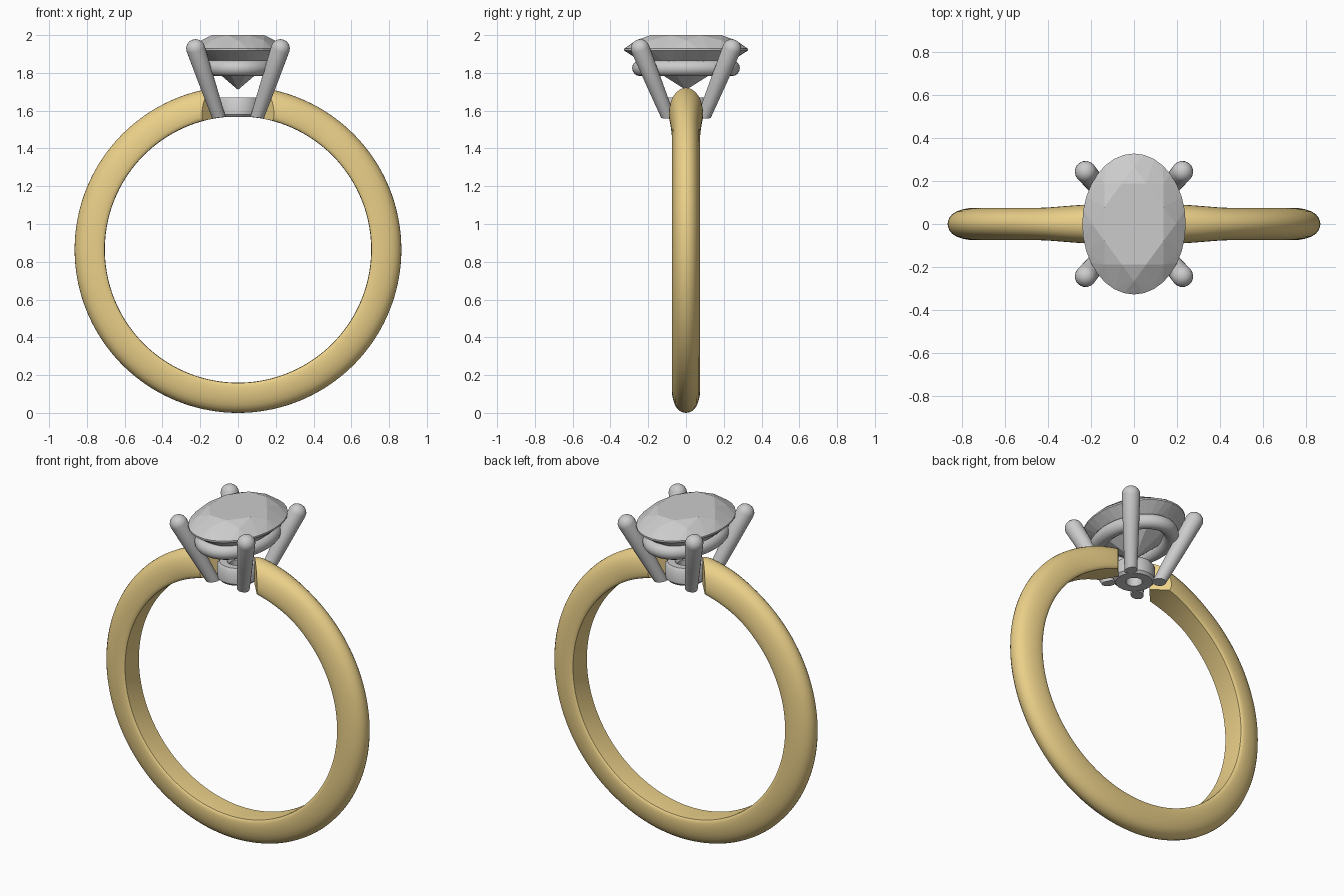
import bpy, bmesh
from math import sin, cos, pi, sqrt
from mathutils import Vector

if "Cube" in bpy.data.objects:
    bpy.data.objects.remove(bpy.data.objects["Cube"])

CZ, RI, RO = 0.865, 0.705, 0.865   # ring centre height, finger and outer radius


def finish(bm, name, smooth=40, mat=None):
    bmesh.ops.recalc_face_normals(bm, faces=bm.faces)
    me = bpy.data.meshes.new(name)
    bm.to_mesh(me)
    bm.free()
    ob = bpy.data.objects.new(name, me)
    bpy.context.collection.objects.link(ob)
    if mat:
        me.materials.append(mat)
    if smooth:
        bpy.ops.object.select_all(action='DESELECT')
        ob.select_set(True)
        bpy.context.view_layer.objects.active = ob
        bpy.ops.object.shade_smooth_by_angle(angle=smooth * pi / 180)
    return ob


def loft(bm, rings, closed=False, cap_start=False, cap_end=False):
    vs = [[bm.verts.new(p) for p in r] for r in rings]
    pairs = list(zip(vs, vs[1:])) + ([(vs[-1], vs[0])] if closed else [])
    n = len(vs[0])
    for a, b in pairs:
        for i in range(n):
            j = (i + 1) % n
            bm.faces.new((a[i], a[j], b[j], b[i]))
    if cap_start:
        bm.faces.new(vs[0])
    if cap_end:
        bm.faces.new(vs[-1])


gold = bpy.data.materials.new("gold")
gold.diffuse_color = (0.83, 0.63, 0.25, 1)
gold.use_nodes = True
gold.node_tree.nodes["Principled BSDF"].inputs["Base Color"].default_value = gold.diffuse_color

# band: half a ring of domed sections, flared near the head, mirrored in x
half = [(0.2, 0.985), (0.4, 0.945), (0.6, 0.87), (0.77, 0.75), (0.9, 0.58), (0.97, 0.42),
        (1, 0.27), (0.99, 0.13), (0.95, 0.05), (0.88, 0.01), (0.5, 0)]
section = [(0, 1)] + half + [(0, 0)] + [(-w, t) for w, t in reversed(half)]
bm = bmesh.new()
rings = []
N = 72
for i in range(N + 1):
    a = 0.08 + (pi - 0.08) * i / N
    f = min(1, max(0, (0.65 - a) / 0.42))
    width = 0.075 + 0.016 * f * f * (3 - 2 * f)
    rings.append([((RI + (RO - RI) * t) * sin(a), width * w, CZ + (RI + (RO - RI) * t) * cos(a))
                  for w, t in section])
loft(bm, rings, cap_start=True)
# wedge-shaped band end that slides between the prongs
for s in (1, -1):
    faces = [f for f in bm.faces if f.calc_center_median().z > 1.3]
    geom = list({e for f in faces for e in f.edges} | {v for f in faces for v in f.verts}) + faces
    cut = bmesh.ops.bisect_plane(bm, geom=geom, plane_co=(0.19, s * 0.09, 0),
                                 plane_no=(-0.09, s * 0.08, 0), clear_outer=True)
    edges = [e for e in cut['geom_cut'] if isinstance(e, bmesh.types.BMEdge) and e.is_boundary]
    bmesh.ops.holes_fill(bm, edges=edges, sides=0)
band = finish(bm, "band", 35, gold)
band.modifiers.new("mirror", 'MIRROR').use_clip = True

# prongs: tapered round rods, domed on top, feet trimmed to the finger hole
bm = bmesh.new()
for sx in (1, -1):
    for sy in (1, -1):
        foot, top = Vector((sx * 0.1, sy * 0.093, 1.56)), Vector((sx * 0.225, sy * 0.243, 1.93))
        d = (top - foot).normalized()
        u = d.cross(Vector((0, 0, 1))).normalized()
        v = d.cross(u)
        stations = [(foot, 0.035), (foot.lerp(top, 0.5), 0.043), (top, 0.05)]
        stations += [(top + d * 0.048 * sin(k), 0.05 * cos(k)) for k in (0.35, 0.7, 1.05, 1.4)]
        rings = [[c + (u * cos(k * pi / 12) + v * sin(k * pi / 12)) * r for k in range(24)]
                 for c, r in stations]
        for p in rings[0]:
            z = CZ + sqrt(RI ** 2 - p.x ** 2)
            p += d * ((z - p.z) / d.z)
        loft(bm, rings, cap_start=True, cap_end=True)
finish(bm, "prongs")

# oval gallery rail under the stone
bm = bmesh.new()
rings = []
for i in range(64):
    a = 2 * pi * i / 64
    c = Vector((0.168 * cos(a), 0.243 * sin(a), 1.825))
    n = Vector((cos(a) / 0.168, sin(a) / 0.243, 0)).normalized() * 0.042
    rings.append([c + n * cos(k * pi / 8) + Vector((0, 0, 0.042 * sin(k * pi / 8))) for k in range(16)])
loft(bm, rings, closed=True)
finish(bm, "gallery_rail")

# seat collar joining the prong feet
bm = bmesh.new()
prof = [(0.045, 1.568), (0.1, 1.566), (0.113, 1.58), (0.115, 1.65), (0.1, 1.67), (0.06, 1.67), (0.045, 1.655)]
loft(bm, [[(r * cos(i * pi / 24), r * sin(i * pi / 24), z) for r, z in prof] for i in range(48)], closed=True)
finish(bm, "seat_collar")

# oval brilliant-cut stone: hull of table, crown, girdle, pavilion and culet points
bm = bmesh.new()
for n, r, z, off in [(8, 0.62, 2.0, 0.5), (8, 0.81, 1.972, 0), (32, 1, 1.928, 0),
                     (32, 1, 1.918, 0), (8, 0.5, 1.805, 0.5)]:
    for i in range(n):
        a = 2 * pi * (i + off) / n
        bm.verts.new((0.24 * r * cos(a), 0.327 * r * sin(a), z))
bm.verts.new((0, 0, 1.71))
bmesh.ops.convex_hull(bm, input=bm.verts)
bmesh.ops.dissolve_limit(bm, angle_limit=0.02, verts=bm.verts, edges=bm.edges)
finish(bm, "stone", smooth=0)
